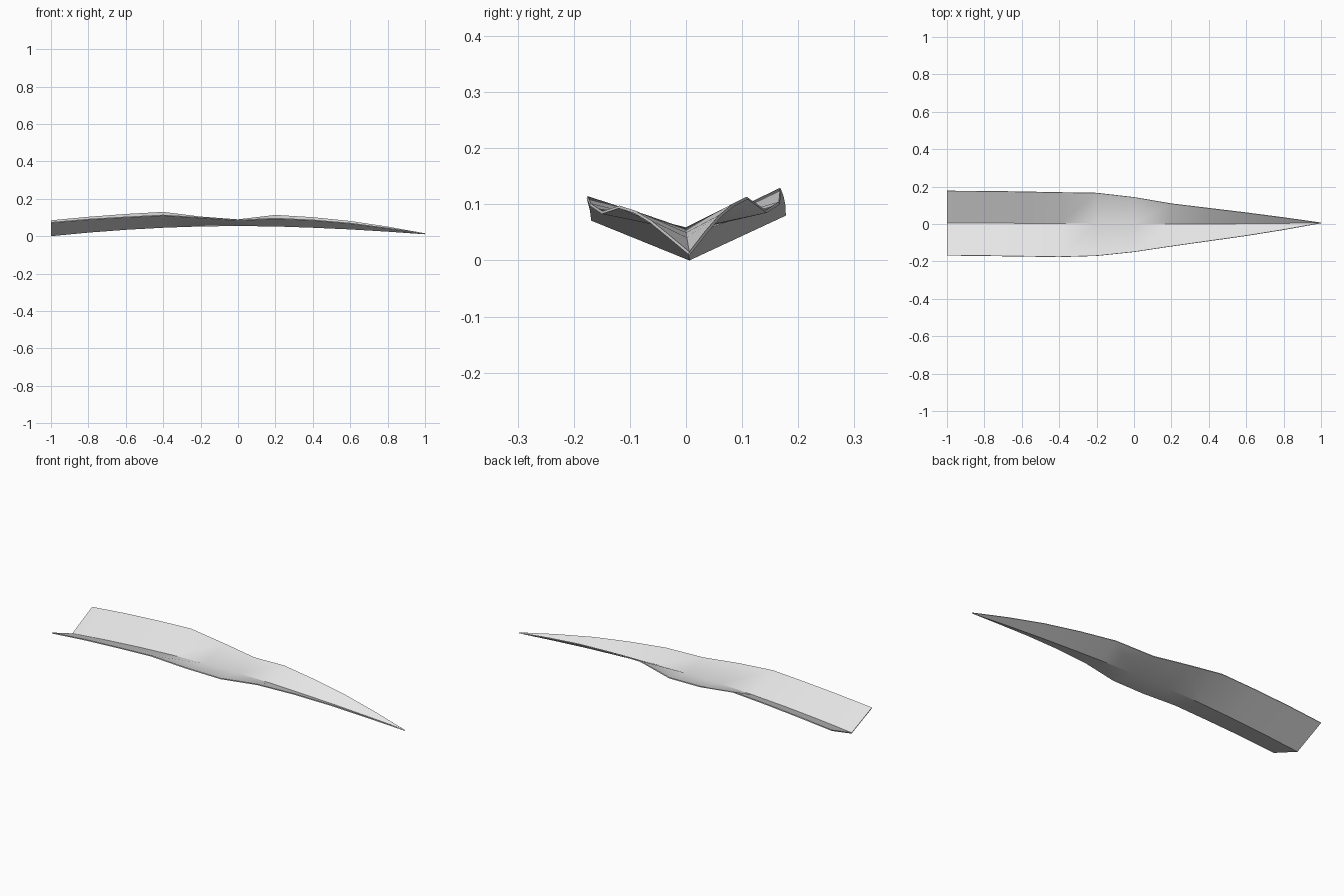
import bpy, bmesh

cube = bpy.data.objects.get("Cube")
if cube:
    bpy.data.objects.remove(cube, do_unlink=True)

# One plain grey for the whole blade
grey = bpy.data.materials.new("light_grey")
grey.use_nodes = True
colour = (0.8, 0.8, 0.8, 1.0)
grey.diffuse_color = colour
grey.node_tree.nodes["Principled BSDF"].inputs["Base Color"].default_value = colour

# Evenly spaced (y, z) points along each lengthwise line, base to tip
midrib = [(.006, .0), (.005, .019), (.004, .034), (.003, .045), (.001, .052), (0, .054),
          (0, .052), (.001, .045), (.002, .036), (.004, .024), (.006, .01)]
front_edge = [(-.169, .071), (-.171, .088), (-.174, .1), (-.177, .11), (-.171, .097), (-.15, .083),
              (-.12, .093), (-.092, .084), (-.064, .067), (-.032, .041), (.004, .011)]
back_edge = [(.178, .08), (.177, .099), (.174, .114), (.17, .125), (.167, .1), (.144, .085),
             (.11, .109), (.086, .097), (.062, .077), (.036, .047), (.008, .011)]

# Leaf blade: a folded sheet lofted between the three lines
bm = bmesh.new()
rows = []
for line in (front_edge, midrib, back_edge):
    step = 2 / (len(line) - 1)
    rows.append([bm.verts.new((-1 + step * i, y, z)) for i, (y, z) in enumerate(line)])
for low, high in zip(rows, rows[1:]):
    for i in range(len(low) - 1):
        bm.faces.new((low[i], low[i + 1], high[i + 1], high[i]))
mesh = bpy.data.meshes.new("leaf_blade")
bm.to_mesh(mesh)
bm.free()
mesh.materials.append(grey)
blade = bpy.data.objects.new("leaf_blade", mesh)
bpy.context.collection.objects.link(blade)

# Thin sheet thickness, grown upward from the underside
sheet = blade.modifiers.new("thickness", 'SOLIDIFY')
sheet.thickness = 0.005
sheet.offset = 1

# Soft along the blade, crisp at the fold and rims
bpy.ops.object.select_all(action='DESELECT')
blade.select_set(True)
bpy.context.view_layer.objects.active = blade
bpy.ops.object.modifier_apply(modifier=sheet.name)
bpy.ops.object.shade_smooth_by_angle(angle=0.5236)
